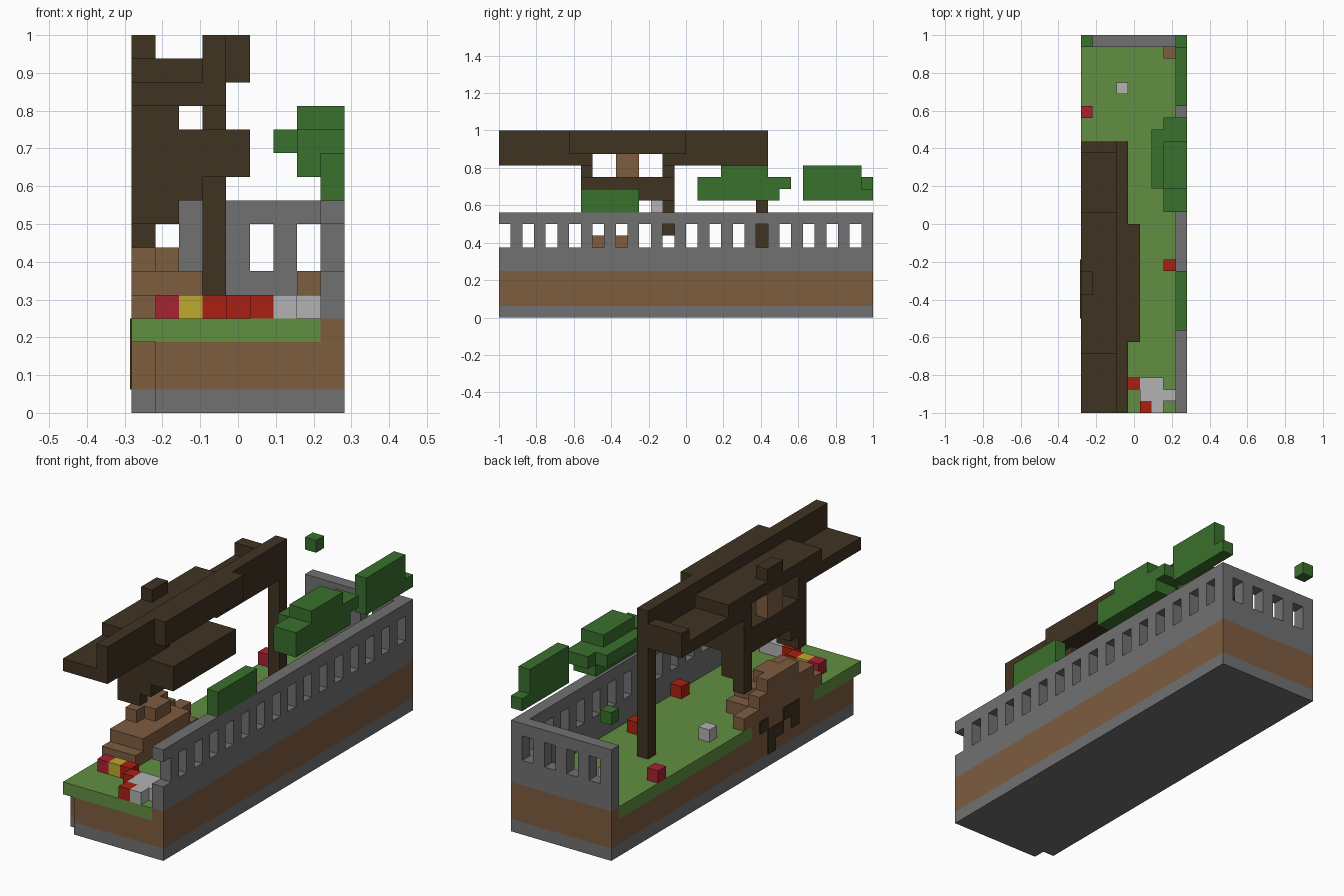
import bpy
import bmesh
from mathutils import Matrix, Vector

# Everything sits on a block grid: 9 wide, 32 deep, 16 high
UNIT = 1 / 16
ORIGIN = Vector((-4.5, -16, 0))

default_cube = bpy.data.objects.get("Cube")
if default_cube:
    bpy.data.objects.remove(default_cube, do_unlink=True)


def to_linear(value):
    value /= 255
    return value / 12.92 if value <= 0.04045 else ((value + 0.055) / 1.055) ** 2.4


def make_material(name, red, green, blue):
    colour = (to_linear(red), to_linear(green), to_linear(blue), 1)
    material = bpy.data.materials.new(name)
    material.use_nodes = True
    material.diffuse_color = colour
    shader = material.node_tree.nodes["Principled BSDF"]
    shader.inputs["Base Color"].default_value = colour
    shader.inputs["Roughness"].default_value = 0.9
    return material


stone = make_material("stone grey", 113, 113, 113)
earth = make_material("earth brown", 126, 93, 64)
grass = make_material("grass green", 97, 143, 65)
wood = make_material("dark wood", 64, 51, 34)
leaf = make_material("leaf green", 58, 112, 45)
red = make_material("petal red", 170, 32, 18)
crimson = make_material("petal crimson", 168, 34, 50)
yellow = make_material("petal yellow", 188, 170, 44)
pale = make_material("pale grey", 178, 178, 178)


def blocks(name, material, boxes):
    """Join grid-aligned boxes, each (start, end) for x, y and z, into one object."""
    bm = bmesh.new()
    for x0, x1, y0, y1, z0, z1 in boxes:
        low = (Vector((x0, y0, z0)) + ORIGIN) * UNIT
        size = Vector((x1 - x0, y1 - y0, z1 - z0)) * UNIT
        bmesh.ops.create_cube(
            bm, size=1, matrix=Matrix.Translation(low + size / 2) @ Matrix.Diagonal(size.to_4d()))
    mesh = bpy.data.meshes.new(name)
    bm.to_mesh(mesh)
    bm.free()
    mesh.materials.append(material)
    obj = bpy.data.objects.new(name, mesh)
    bpy.context.collection.objects.link(obj)
    return obj


def cubes(name, material, cells):
    blocks(name, material, [(x, x + 1, y, y + 1, z, z + 1) for x, y, z in cells])


# Ground layers, with the front left corner set back
blocks("stone_footing", stone, [(1, 9, 0, 32, 0, 1), (0, 1, 1, 32, 0, 1)])
blocks("earth_layer", earth, [
    (1, 9, 0, 32, 1, 3), (0, 1, 1, 32, 1, 3),
    (8, 9, 0, 32, 3, 4), (0, 8, 31, 32, 3, 4), (0, 1, 6, 14, 3, 4)])
blocks("lawn", grass, [(1, 8, 0, 31, 3, 4), (0, 1, 0, 6, 3, 4), (0, 1, 14, 31, 3, 4)])

# Roots showing on the left bank as thin plates
blocks("bank_roots", wood, [
    (-0.08, 0, y, y + 1, low, high)
    for y, low, high in [(8, 2, 4), (9, 3, 4), (10, 2, 3), (11, 2, 3), (12, 3, 4), (11, 1, 2)]])

# Balustrade walls: solid lower course, posts, coping
blocks("right_wall", stone, [(8, 9, 0, 32, 4, 6), (8, 9, 0, 32, 8, 9)]
       + [(8, 9, y, y + 1, 6, 8) for y in range(1, 32, 2)])
blocks("back_wall", stone, [(0, 8, 31, 32, 4, 6), (0, 8, 31, 32, 8, 9)]
       + [(x, x + 1, 31, 32, 6, 8) for x in range(0, 8, 2)])

# Stepped earth mound and a loose stack in the back corner
blocks("earth_mound", earth, [
    (0, 1, 5, 15, 4, 5), (1, 3, 5, 13, 4, 5), (0, 3, 6, 12, 5, 6),
    (0, 1, 6, 13, 5, 6), (0, 1, 8, 12, 6, 7), (1, 2, 9, 11, 6, 7)])
blocks("corner_earth", earth, [(7, 8, 30, 31, 4, 6)])

# Wooden canopy: post, long beam, stepped roof boards
blocks("canopy_post", wood, [(3, 4, 22, 23, 4, 13)])
blocks("canopy_beam", wood, [
    (3, 4, 0, 23, 14, 16), (3, 4, 0, 8, 13, 14), (3, 4, 14, 23, 13, 14),
    (4, 5, 6, 16, 14, 16)])
blocks("canopy_roof", wood, [
    (0, 3, 0, 8, 13, 14), (0, 3, 14, 23, 13, 14), (0, 3, 5, 17, 14, 15),
    (0, 3, 22, 23, 14, 15), (0, 1, 10, 12, 15, 16)])

# Lower platform with its props and hanging legs
blocks("lower_platform", wood, [(0, 5, 7, 15, 10, 12)])
blocks("platform_props", wood, [(0, 2, 7, 8, 12, 13), (0, 2, 14, 15, 12, 13)])
blocks("platform_legs", wood, [
    (0, 3, 7, 9, 9, 10), (0, 2, 7, 8, 8, 9),
    (0, 2, 14, 15, 8, 10), (0, 1, 14, 15, 7, 8)])
blocks("trunk", earth, [(0, 1, 10, 12, 12, 14)])

# Foliage
blocks("front_hedge", leaf, [(8, 9, 7, 12, 9, 11)])
blocks("middle_foliage", leaf, [
    (7, 9, 17, 24, 10, 12), (7, 9, 24, 25, 11, 12),
    (6, 7, 19, 24, 11, 12), (7, 9, 19, 23, 12, 13)])
blocks("back_foliage", leaf, [(8, 9, 26, 31, 10, 13), (8, 9, 31, 32, 10, 11)])
cubes("floating_leaf", leaf, [(0, 31, 11)])

# Flowers and pebbles
cubes("red_flowers", red, [(3, 3, 4), (4, 2, 4), (5, 0, 4), (7, 12, 4), (6, 19, 4)])
cubes("crimson_flowers", crimson, [(1, 3, 4), (0, 25, 4)])
cubes("yellow_flower", yellow, [(2, 3, 4)])
cubes("pale_stones", pale, [
    (5, 1, 4), (5, 2, 4), (6, 0, 4), (6, 1, 4), (6, 2, 4), (7, 1, 4),
    (1, 17, 4), (3, 27, 4), (1, 13, 9)])
